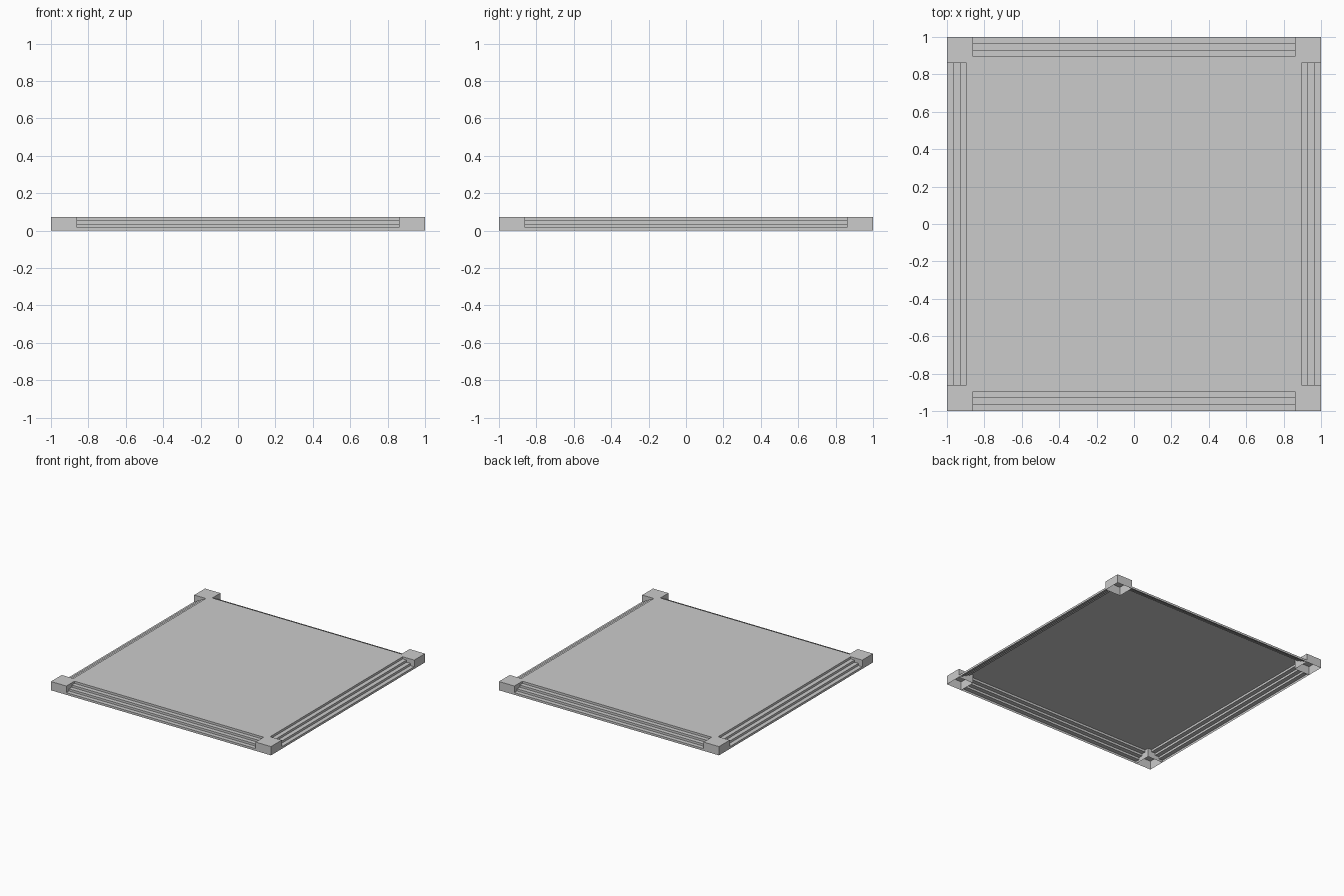
import bpy, bmesh
from math import pi
from mathutils import Matrix

if "Cube" in bpy.data.objects:
    bpy.data.objects.remove(bpy.data.objects["Cube"])

H = 0.072      # platform height
IN = 0.86      # inner edge of the stair border
STEPS = 4
TREAD = (1 - IN) / STEPS
RISE = H / STEPS


def make_object(name, bm):
    bmesh.ops.recalc_face_normals(bm, faces=bm.faces)
    mesh = bpy.data.meshes.new(name)
    bm.to_mesh(mesh)
    bm.free()
    obj = bpy.data.objects.new(name, mesh)
    bpy.context.collection.objects.link(obj)


# Flat platform surface
bm = bmesh.new()
bmesh.ops.create_grid(bm, x_segments=1, y_segments=1, size=IN,
                      matrix=Matrix.Translation((0, 0, H)))
make_object("platform_floor", bm)

# Open-backed stair flights, one per side
profile = [(-1.0, 0.0)]
for i in range(STEPS):
    y, z = -1 + i * TREAD, (i + 1) * RISE
    profile += [(y, z), (y + TREAD, z)]

for k, side in enumerate(("front", "right", "back", "left")):
    bm = bmesh.new()
    left = [bm.verts.new((-IN, y, z)) for y, z in profile]
    right = [bm.verts.new((IN, y, z)) for y, z in profile]
    for i in range(len(profile) - 1):
        bm.faces.new((left[i], right[i], right[i + 1], left[i + 1]))
    bm.transform(Matrix.Rotation(k * pi / 2, 4, 'Z'))
    make_object(side + "_steps", bm)

# Corner blocks, open underneath
size = 1 - IN
mid = (1 + IN) / 2
for sx, xn in ((-1, "left"), (1, "right")):
    for sy, yn in ((-1, "front"), (1, "back")):
        bm = bmesh.new()
        bmesh.ops.create_cube(bm, size=1, matrix=Matrix.Translation((sx * mid, sy * mid, H / 2))
                              @ Matrix.Diagonal((size, size, H, 1)))
        bottom = [f for f in bm.faces if f.calc_center_median().z < 0.001]
        bmesh.ops.delete(bm, geom=bottom, context='FACES')
        make_object(f"{yn}_{xn}_corner_block", bm)
